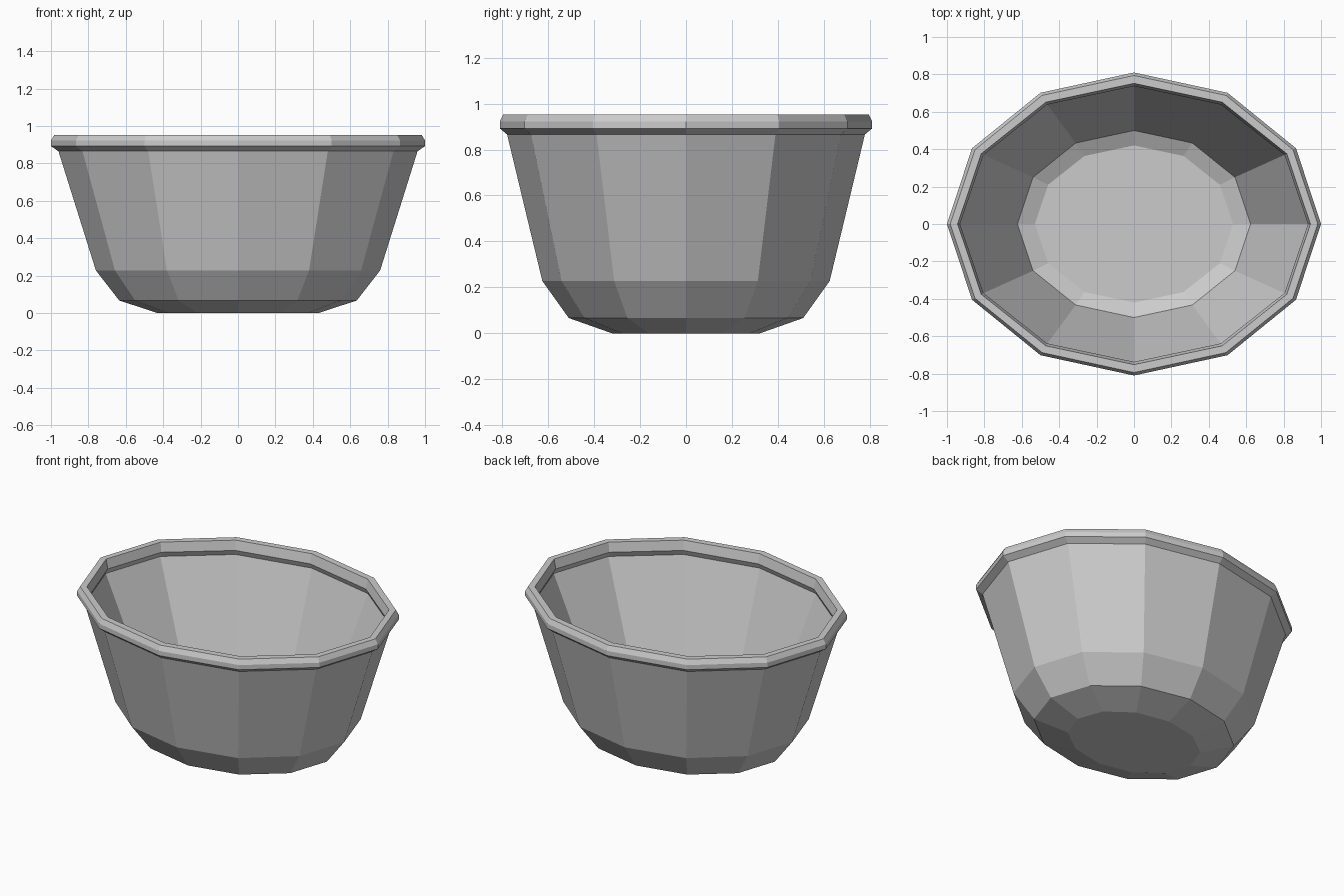
import bpy
import bmesh
from math import cos, sin, tau

default = bpy.data.objects.get("Cube")
if default:
    bpy.data.objects.remove(default, do_unlink=True)

SIDES = 12

# Single plain grey finish
grey = bpy.data.materials.new("light_grey")
grey.use_nodes = True
colour = (0.6, 0.6, 0.6, 1)
grey.diffuse_color = colour
grey.node_tree.nodes["Principled BSDF"].inputs["Base Color"].default_value = colour

# Oval rings (x radius, y radius, height), from the base, over the rim, to the floor
base_and_wall = [(0.43, 0.32, 0), (0.635, 0.51, 0.067), (0.76, 0.625, 0.228), (0.96, 0.778, 0.865)]
rim = [(1.0, 0.81, 0.892), (1.0, 0.81, 0.922), (0.982, 0.794, 0.953),
       (0.943, 0.752, 0.953), (0.93, 0.737, 0.893)]
inside = [(0.945, 0.752, 0.86), (0.623, 0.5, 0.14), (0.53, 0.42, 0.1)]


def oval_ring(bm, rx, ry, z):
    return [bm.verts.new((rx * cos(tau * i / SIDES), ry * sin(tau * i / SIDES), z))
            for i in range(SIDES)]


def lofted_bowl(name, profile):
    bm = bmesh.new()
    rings = [oval_ring(bm, *p) for p in profile]
    for low, high in zip(rings, rings[1:]):
        for i in range(SIDES):
            j = (i + 1) % SIDES
            bm.faces.new((low[i], low[j], high[j], high[i]))
    # Close the underside and the inner floor
    bm.faces.new(rings[0][::-1])
    bm.faces.new(rings[-1])
    bmesh.ops.recalc_face_normals(bm, faces=bm.faces)
    mesh = bpy.data.meshes.new(name)
    bm.to_mesh(mesh)
    bm.free()
    mesh.materials.append(grey)
    obj = bpy.data.objects.new(name, mesh)
    bpy.context.collection.objects.link(obj)
    return obj


lofted_bowl("oval_bowl", base_and_wall + rim + inside)
